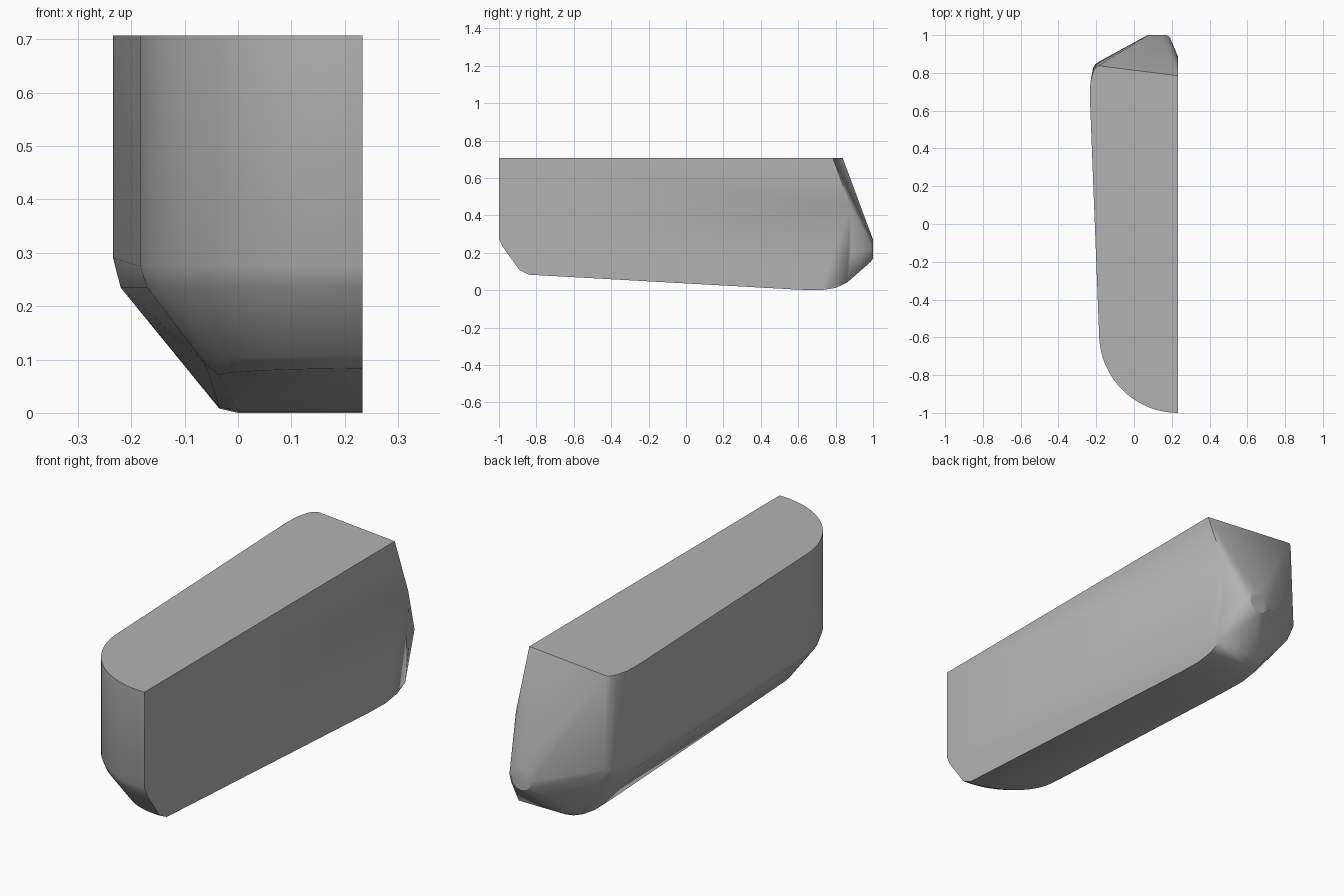
import bpy, bmesh, math

if "Cube" in bpy.data.objects:
    bpy.data.objects.remove(bpy.data.objects["Cube"])

TOP, SIDE = 0.707, 0.233      # top height, flat cut side
pts = []


def floor(y):
    """Height of the gently sloping underside."""
    return max(0.0, 0.083 - (y + 0.84) * 0.0556)


def front_arc(ra, rb, cy, height, n=20):
    """Quarter ellipse from the flat side round to the long side."""
    for i in range(n + 1):
        a = math.pi / 2 * i / n
        y = cy - rb * math.cos(a)
        pts.append((SIDE - ra * math.sin(a), y, height(y)))


# rounded front: wall top, wall foot, chamfer shoulder, chamfer foot, underside
front_arc(0.418, 0.42, -0.58, lambda y: TOP)
front_arc(0.418, 0.42, -0.58, lambda y: 0.275)
front_arc(0.405, 0.402, -0.58, lambda y: 0.235)
front_arc(0.295, 0.28, -0.61, lambda y: floor(y) + 0.022)
front_arc(0.268, 0.24, -0.60, floor)

# long side, widening slightly toward the rounded rear corner
for x, y in [(-0.234, 0.68), (-0.231, 0.75), (-0.217, 0.805), (-0.205, 0.826), (-0.188, 0.838)]:
    pts += [(x, y, TOP), (x, y + (0.02 if y > 0.8 else 0), 0.29), (x + 0.014, y, 0.235)]

# underside rear, curling up
for y, z in [(0.6, 0.003), (0.72, 0.0), (0.80, 0.012), (0.86, 0.04)]:
    pts += [(SIDE, y, z), (0.0, y, z), (-0.035, y - 0.02, z + 0.008), (-0.06, y - 0.04, z + 0.04)]

# rear edge of the flat side
pts += [(SIDE, 0.785, TOP), (SIDE, 0.88, 0.45), (SIDE, 0.885, 0.2)]

# blunt nose at the rear
for r, y in [(0.05, 1.0), (0.068, 0.988)]:
    for i in range(12):
        a = math.tau * i / 12
        pts.append((0.122 + r * math.cos(a), y, 0.22 + r * math.sin(a)))

# skin the sections
bm = bmesh.new()
for p in pts:
    bm.verts.new(p)
bmesh.ops.remove_doubles(bm, verts=bm.verts, dist=0.0005)
res = bmesh.ops.convex_hull(bm, input=bm.verts)
junk = {g for g in res["geom_interior"] + res["geom_unused"] if isinstance(g, bmesh.types.BMVert)}
bmesh.ops.delete(bm, geom=list(junk), context='VERTS')
bmesh.ops.dissolve_limit(bm, angle_limit=math.radians(0.5), verts=bm.verts, edges=bm.edges)
bmesh.ops.recalc_face_normals(bm, faces=bm.faces)

mesh = bpy.data.meshes.new("half_body")
bm.to_mesh(mesh)
bm.free()
body = bpy.data.objects.new("half_body", mesh)
bpy.context.collection.objects.link(body)

grey = bpy.data.materials.new("plain_grey")
grey.diffuse_color = (0.45, 0.45, 0.45, 1)
grey.use_nodes = True
grey.node_tree.nodes["Principled BSDF"].inputs["Base Color"].default_value = grey.diffuse_color
mesh.materials.append(grey)

bpy.context.view_layer.objects.active = body
body.select_set(True)
bpy.ops.object.shade_smooth_by_angle(angle=math.radians(30))
